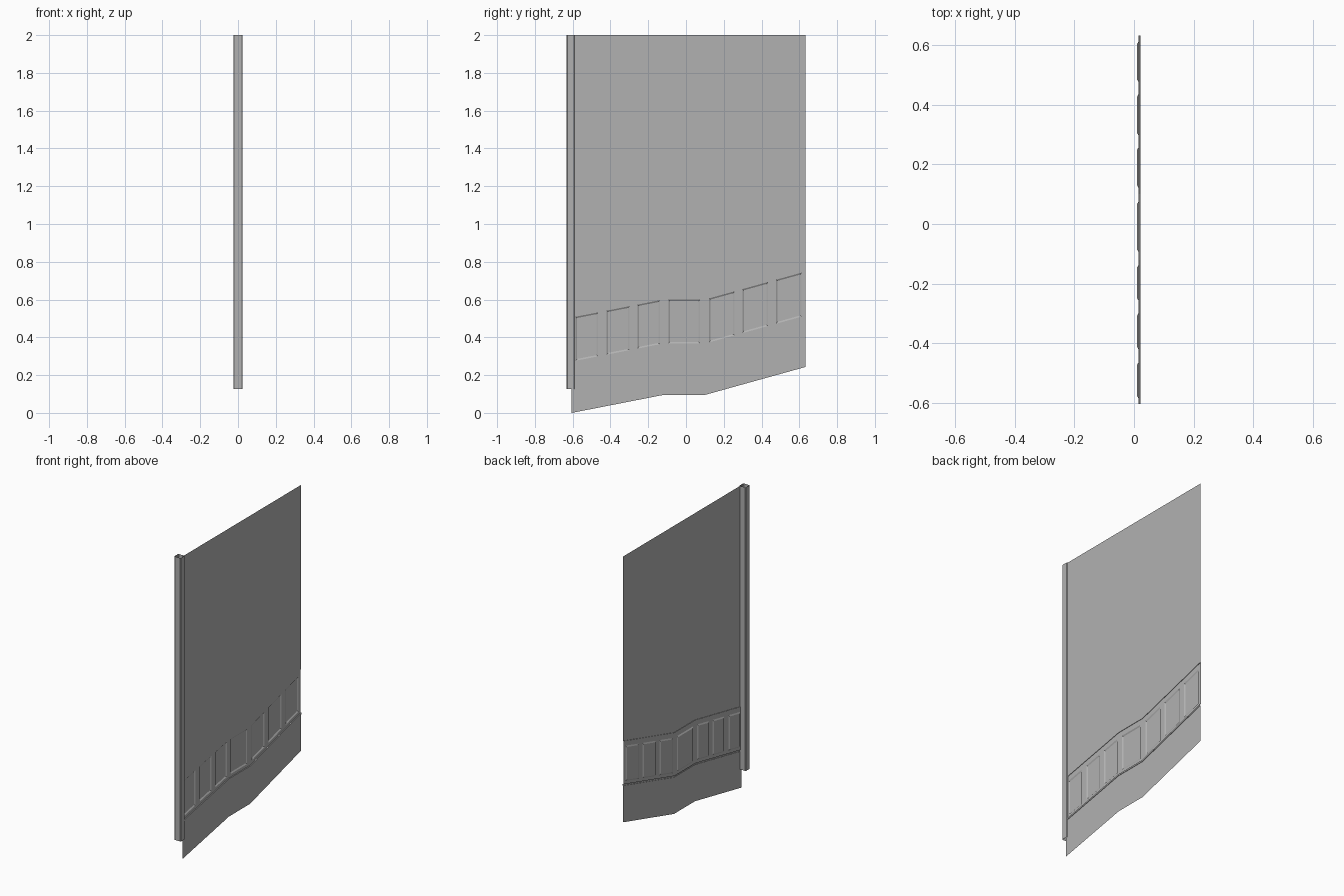
import bpy, bmesh

if "Cube" in bpy.data.objects:
    bpy.data.objects.remove(bpy.data.objects["Cube"])

grey = bpy.data.materials.new("painted_grey")
grey.diffuse_color = (0.44, 0.44, 0.44, 1)
grey.use_nodes = True
grey.node_tree.nodes["Principled BSDF"].inputs["Base Color"].default_value = grey.diffuse_color


def add_object(name, bm):
    mesh = bpy.data.meshes.new(name)
    bm.normal_update()
    bm.to_mesh(mesh)
    bm.free()
    mesh.materials.append(grey)
    ob = bpy.data.objects.new(name, mesh)
    bpy.context.collection.objects.link(ob)
    return ob


# Stair line followed by the bottom edge, rails and panels
STAIR = [(-0.605, 0.0), (-0.12, 0.095), (0.10, 0.095), (0.632, 0.243)]


def base_z(y):
    for (y0, z0), (y1, z1) in zip(STAIR, STAIR[1:]):
        if y <= y1 + 1e-6:
            return z0 + (z1 - z0) * (y - y0) / (y1 - y0)
    return STAIR[-1][1]


# Wall sheet with sunken wainscot band: column positions, then relief (offset, x)
PANELS = [(-0.585, -0.465), (-0.42, -0.30), (-0.257, -0.138), (-0.093, 0.075),
          (0.122, 0.257), (0.298, 0.435), (0.477, 0.612)]
PROFILE = [(0, 0.018), (0.242, 0.018), (0.242, 0.021), (0.252, 0.021),
           (0.252, 0.015), (0.272, 0.015), (0.505, 0.015), (0.538, 0.015),
           (0.538, 0.018), (None, 0.018)]
PANEL_ROW = 5
columns = sorted([y for y, _ in STAIR] + [y for p in PANELS for y in p])

bm = bmesh.new()
grid = [[bm.verts.new((x, y, 2.0 if o is None else base_z(y) + o))
         for o, x in PROFILE] for y in columns]
recesses = []
for i in range(len(columns) - 1):
    for j in range(len(PROFILE) - 1):
        f = bm.faces.new((grid[i][j], grid[i + 1][j],
                          grid[i + 1][j + 1], grid[i][j + 1]))
        if j == PANEL_ROW and (columns[i], columns[i + 1]) in PANELS:
            recesses.append(f)
bm.normal_update()

# Recessed panels with sloped borders
bmesh.ops.inset_individual(bm, faces=recesses, thickness=0.008, depth=-0.005,
                           use_even_offset=True)
add_object("wainscot_wall", bm)

# Open square post with chamfered corners
X0, X1, Y0, Y1, C = -0.024, 0.024, -0.632, -0.59, 0.004
outline = [(X0 + C, Y0), (X1 - C, Y0), (X1, Y0 + C), (X1, Y1 - C),
           (X1 - C, Y1), (X0 + C, Y1), (X0, Y1 - C), (X0, Y0 + C)]
bm = bmesh.new()
low = [bm.verts.new((x, y, 0.126)) for x, y in outline]
high = [bm.verts.new((x, y, 2.0)) for x, y in outline]
n = len(outline)
for i in range(n):
    k = (i + 1) % n
    bm.faces.new((low[i], low[k], high[k], high[i]))
add_object("end_post", bm)
